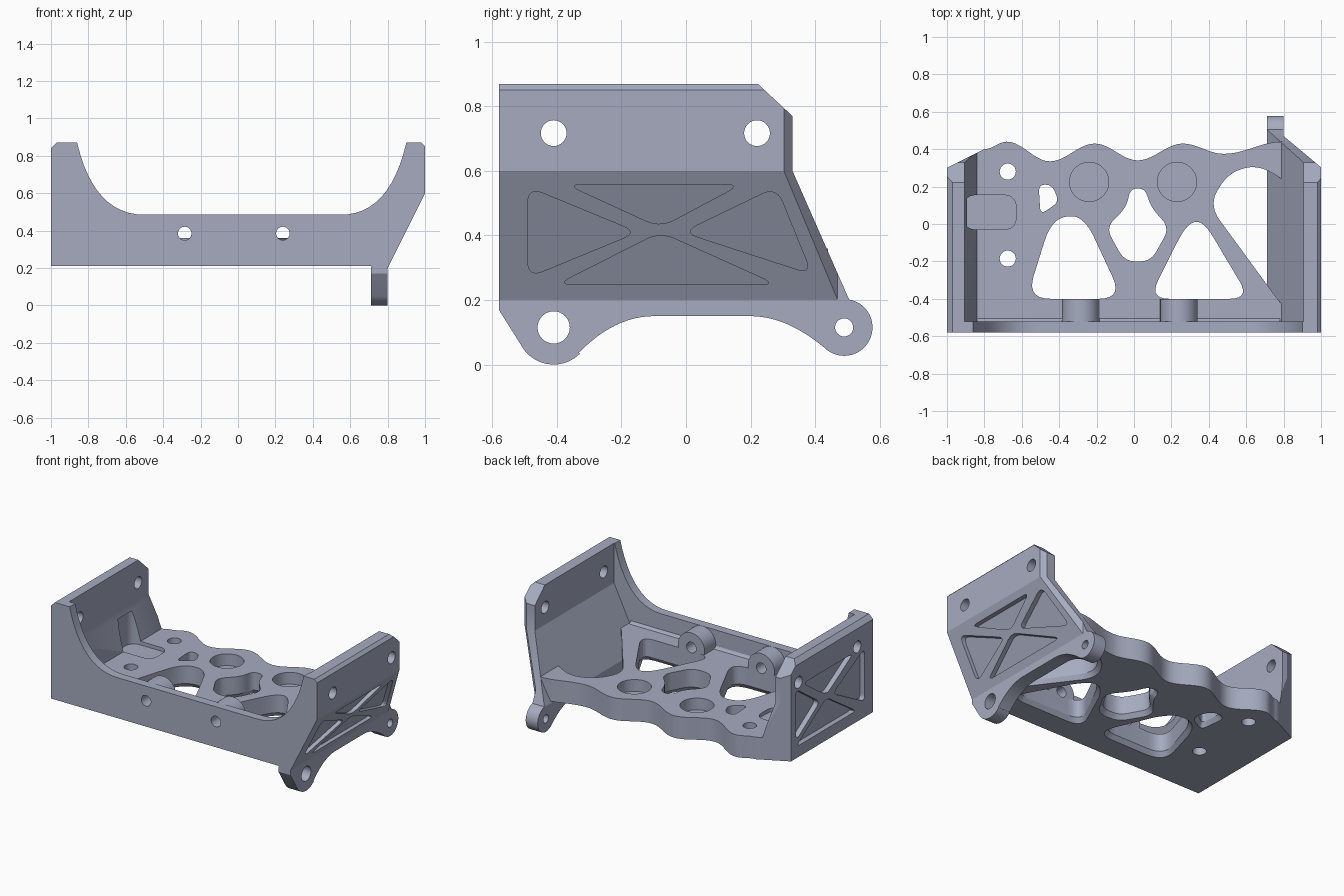
import bpy, bmesh, math
from mathutils import Vector

if "Cube" in bpy.data.objects:
    bpy.data.objects.remove(bpy.data.objects["Cube"])

metal = bpy.data.materials.new("blue_grey_metal")
metal.diffuse_color = (0.38, 0.41, 0.53, 1)
metal.use_nodes = True
metal.node_tree.nodes["Principled BSDF"].inputs["Base Color"].default_value = metal.diffuse_color

# Maps from (profile u, profile v, depth w) to space
ALONG_X = lambda u, v, w: (w, u, v)
ALONG_Y = lambda u, v, w: (u, w, v)
ALONG_Z = lambda u, v, w: (u, v, w)
SLANTED = lambda u, v, w: (0.7 + 0.5 * v + w, u, v)


def loft(name, rings):
    """Closed solid through matching rings of points."""
    bm = bmesh.new()
    loops = [[bm.verts.new(p) for p in r] for r in rings]
    bm.faces.new(loops[0])
    bm.faces.new(loops[-1])
    for a, b in zip(loops, loops[1:]):
        for i in range(len(a)):
            j = (i + 1) % len(a)
            bm.faces.new((a[i], a[j], b[j], b[i]))
    bmesh.ops.recalc_face_normals(bm, faces=bm.faces)
    me = bpy.data.meshes.new(name)
    bm.to_mesh(me)
    bm.free()
    me.materials.append(metal)
    ob = bpy.data.objects.new(name, me)
    bpy.context.collection.objects.link(ob)
    return ob


def prism(name, pts, axis, w0, w1):
    return loft(name, [[axis(u, v, w) for u, v in pts] for w in (w0, w1)])


def arc(cx, cy, r, a0, a1, n=16):
    return [(cx + r * math.cos(math.radians(a0 + (a1 - a0) * i / n)),
             cy + r * math.sin(math.radians(a0 + (a1 - a0) * i / n))) for i in range(n + 1)]


def circle(cx, cy, r, n=32):
    return arc(cx, cy, r, 0, 360, n)[:-1]


def bezier(a, c, b, n=12):
    a, b, c = Vector(a), Vector(b), Vector(c)
    return [tuple(a * (1 - t) ** 2 + c * 2 * t * (1 - t) + b * t * t)
            for t in (i / n for i in range(n + 1))]


def rounded(pts, r):
    """Polygon with its corners replaced by curves cut back by up to r."""
    out = []
    for i, p in enumerate(pts):
        p, a, b = Vector(p), Vector(pts[i - 1]), Vector(pts[(i + 1) % len(pts)])
        da, db = a - p, b - p
        out += bezier(p + da.normalized() * min(r, da.length * .45), p,
                      p + db.normalized() * min(r, db.length * .45), 7)
    return out


def boolean(ob, cutter, op='DIFFERENCE'):
    m = ob.modifiers.new("cut", 'BOOLEAN')
    m.operation, m.object, m.solver = op, cutter, 'EXACT'
    bpy.context.view_layer.objects.active = ob
    bpy.ops.object.modifier_apply(modifier=m.name)
    bpy.data.objects.remove(cutter)


def cut(ob, pts, axis, w0, w1, op='DIFFERENCE'):
    boolean(ob, prism("cutter", pts, axis, w0, w1), op)


# Base plate with a wavy back edge
knots = [(-.8, .4), (-.68, .44), (-.45, .335), (-.21, .43), (.02, .34),
         (.26, .43), (.48, .375), (.79, .44)]
wave = []
for (x0, y0), (x1, y1) in zip(knots, knots[1:]):
    for i in range(10):
        t = i / 10
        wave.append((x0 + (x1 - x0) * t, y0 + (y1 - y0) * (1 - math.cos(math.pi * t)) / 2))
BOT, TOP = .21, .36
outline = [(.79, -.52), (-.84, -.52), (-.84, .38)] + wave + [(.79, .44)]
plate = prism("base_plate", outline, ALONG_Z, BOT, TOP)

# Lightening openings, flared at the underside
openings = [
    rounded([(-.575, -.4), (-.06, -.4), (-.27, .05), (-.44, .03)], .13),
    rounded([(.08, -.4), (.62, -.4), (.37, .02), (.28, .0)], .11),
    rounded([(-.02, .19), (.06, .19), (.09, .09), (.19, -.02), (.09, -.2),
             (-.05, -.2), (-.15, -.02), (-.04, .09)], .06),
    rounded([(-.51, .21), (-.44, .21), (-.40, .12), (-.5, .05)], .04),
    rounded([(.40, .1), (.50, .27), (.66, .32), (.86, .2), (.86, -.46), (.81, -.46)], .1),
]
for pts in openings:
    c = sum((Vector(p) for p in pts), Vector((0, 0))) / len(pts)
    flare = [c + (Vector(p) - c) * (1 + .025 / (Vector(p) - c).length) for p in pts]
    boolean(plate, loft("cutter", [[(p[0], p[1], z) for p in ring] for ring, z in
                                   ((flare, BOT - .02), (flare, BOT), (pts, BOT + .03), (pts, .5))]))
for y in (.28, -.185):
    cut(plate, circle(-.675, y, .043), ALONG_Z, 0, 1)
for x in (-.24, .23):
    cut(plate, circle(x, .225, .105), ALONG_Z, .28, 1)
slot = rounded([(-.91, -.03), (-.63, -.03), (-.63, .155), (-.91, .155)], .07)
cut(plate, slot, ALONG_Z, .335, 1)

# Front wall with the swept top edge
front = prism("front_wall",
              [(-.84, .21), (-.84, .36), (-.905, .6), (-.905, .87)]
              + bezier((-.86, .87), (-.77, .485), (-.5, .485))
              + bezier((.55, .485), (.81, .485), (.9, .87))
              + [(.905, .87), (.905, .6), (.715, .21)], ALONG_Y, -.58, -.52)
fillet = prism("front_wall_fillet", [(-.525, .355), (-.525, .385), (-.515, .37), (-.5, .355)],
               ALONG_X, -.84, .78)

# Screw bosses behind the front wall
parts = [plate, front, fillet]
for i, x in enumerate((-.285, .24)):
    boss = prism(f"screw_boss_{i + 1}", circle(x, .385, .1), ALONG_Y, -.521, -.4)
    for ob in (front, boss, plate, fillet):
        cut(ob, circle(x, .385, .036), ALONG_Y, -1, -.3)
    parts.append(boss)

# Left wall
left = prism("left_wall", [(-1, .21), (-1, .84), (-.97, .87), (-.905, .87), (-.905, .6),
                           (-.84, .36), (-.84, .21)], ALONG_Y, -.58, .5)
cut(left, [(-.6, .1), (-.6, .9), (.19, .9), (.33, .77), (.33, .6), (.39, .36), (.39, .1)],
    ALONG_X, -1.1, -.7, 'INTERSECT')
cut(left, [(-1.1, -.6), (-1.1, .25), (-.8, .4), (-.7, .4), (-.7, -.6)], ALONG_Z, 0, 1, 'INTERSECT')
cut(left, slot, ALONG_Z, .335, .56)

# Right wall: bent section trimmed to a side profile with two lugs
right = prism("right_wall", [(1, .6), (1, .85), (.98, .87), (.905, .87), (.905, .6),
                             (.71, .2), (.71, -.1), (.8, -.1), (.8, .2)], ALONG_Y, -.58, .7)
side = ([(-.6, .2), (-.6, .9), (.19, .9), (.33, .77), (.33, .6)]
        + arc(.49, .115, .088, 80, -135, 28)
        + bezier((.428, .053), (.31, .15), (.2, .15))
        + bezier((-.1, .15), (-.22, .15), (-.332, .037))
        + arc(-.41, .115, .115, -45, -145) + [(-.58, .17), (-.6, .2)][:1])
cut(right, side, ALONG_X, .5, 1.2, 'INTERSECT')
cut(right, [(.6, -.6), (1.1, -.6), (1.1, .22), (.8, .47), (.8, .7), (.6, .7)],
    ALONG_Z, -.2, 1, 'INTERSECT')
cut(right, circle(-.41, .115, .05), ALONG_X, .5, 1.2)
cut(right, circle(.49, .115, .028), ALONG_X, .5, 1.2)

# Upper mounting holes and triangular pockets on both side walls
for y in (-.41, .22):
    cut(right, circle(y, .717, .04), ALONG_X, .5, 1.2)
    cut(left, circle(y, .717, .04), ALONG_X, -1.2, -.5)
pockets = [[(-.49, .55), (-.15, .41), (-.49, .27)],
           [(-.37, .558), (.17, .558), (-.08, .425)],
           [(.28, .55), (-.01, .41), (.39, .28)],
           [(-.4, .248), (.28, .248), (-.08, .41)]]
for tri in pockets:
    cut(right, rounded(tri, .05), SLANTED, -.03, .2)
    low = [(y if y < .25 else .25, .29 + (z - .25) * 1.3) for y, z in tri]
    cut(left, rounded(low, .05), ALONG_X, -1.1, -.965)

# Smooth curved sides while keeping crisp edges
for ob in parts + [left, right]:
    bpy.ops.object.select_all(action='DESELECT')
    ob.select_set(True)
    bpy.context.view_layer.objects.active = ob
    bpy.ops.object.shade_smooth_by_angle(angle=math.radians(25))
